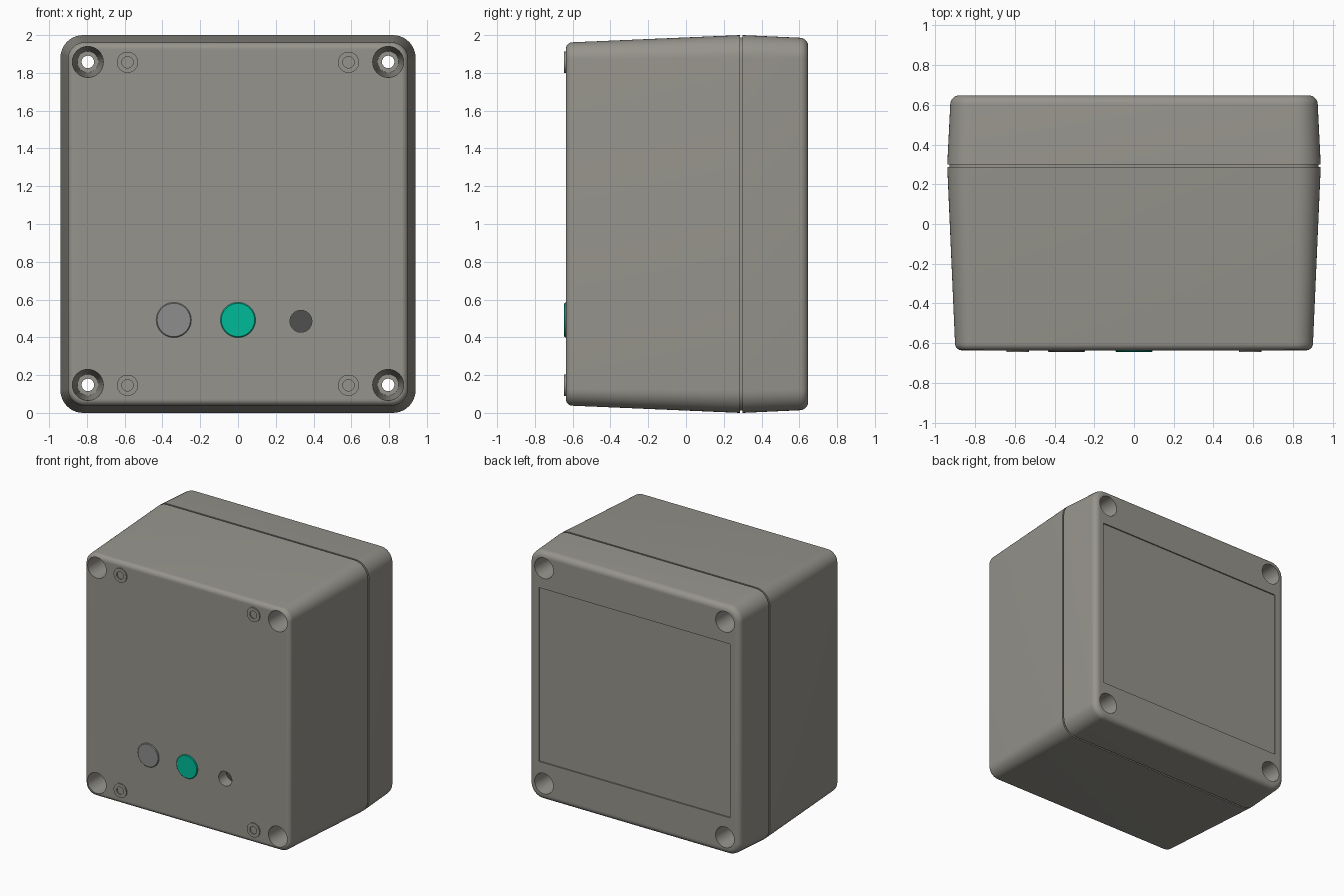
import bpy, bmesh, math
from math import sin, cos, pi

if "Cube" in bpy.data.objects:
    bpy.data.objects.remove(bpy.data.objects["Cube"])

ZC = 1.0       # height of the box centre
FACE = -0.636  # y of the front face
CASE = (0.305, 0.295, 0.262)  # warm grey plastic


def loft(name, rings, color=CASE):
    """Skin a stack of equal-length point rings and cap both ends."""
    bm = bmesh.new()
    loops = [[bm.verts.new(p) for p in ring] for ring in rings]
    n = len(loops[0])
    for a, b in zip(loops, loops[1:]):
        for i in range(n):
            j = (i + 1) % n
            bm.faces.new((a[i], a[j], b[j], b[i]))
    bm.faces.new(loops[0])
    bm.faces.new(loops[-1])
    bmesh.ops.recalc_face_normals(bm, faces=bm.faces)
    mesh = bpy.data.meshes.new(name)
    bm.to_mesh(mesh)
    bm.free()
    ob = bpy.data.objects.new(name, mesh)
    bpy.context.collection.objects.link(ob)
    key = "plastic_%.2f_%.2f_%.2f" % color
    mat = bpy.data.materials.get(key) or bpy.data.materials.new(key)
    mat.diffuse_color = (*color, 1)
    mat.use_nodes = True
    mat.node_tree.nodes["Principled BSDF"].inputs["Base Color"].default_value = mat.diffuse_color
    mesh.materials.append(mat)
    smooth(ob)
    return ob


def smooth(ob):
    bpy.ops.object.select_all(action='DESELECT')
    ob.select_set(True)
    bpy.context.view_layer.objects.active = ob
    bpy.ops.object.shade_smooth_by_angle(angle=math.radians(30))


def section(y, hx, hz, r, seg=10):
    """Rounded rectangle in the xz plane."""
    pts = []
    for k, (sx, sz) in enumerate([(1, 1), (-1, 1), (-1, -1), (1, -1)]):
        for i in range(seg + 1):
            a = (k + i / seg) * pi / 2
            pts.append((sx * (hx - r) + r * cos(a), y, ZC + sz * (hz - r) + r * sin(a)))
    return pts


def shell(name, y_open, open_size, y_end, end_size, fillet):
    """Tapered half of the case with a filleted outer rim."""
    s = 1 if y_end > y_open else -1
    rings = [section(y_open, *open_size)]
    hx, hz, r = end_size
    for i in range(8):
        a = i / 7 * pi / 2
        d = fillet * (1 - cos(a))
        rings.append(section(y_end - s * fillet * (1 - sin(a)), hx - d, hz - d, r - d))
    return loft(name, rings)


def lathe(name, x, z, profile, color=CASE, seg=40):
    """Revolve (radius, y) pairs round an axis parallel to y."""
    return loft(name, [[(x + r * cos(2 * pi * i / seg), y, z + r * sin(2 * pi * i / seg))
                        for i in range(seg)] for r, y in profile], color)


def cut(ob, cutters):
    for c in cutters:
        m = ob.modifiers.new("cut", 'BOOLEAN')
        m.operation = 'DIFFERENCE'
        m.solver = 'EXACT'
        m.object = c
        bpy.context.view_layer.objects.active = ob
        bpy.ops.object.modifier_apply(modifier=m.name)
    smooth(ob)


# Case: deep front housing, sealing strip in the groove, shallow back cover
front = shell("front_housing", 0.287, (0.94, 1.0, 0.12), FACE, (0.901, 0.962, 0.09), 0.035)
seal = loft("seal_strip", [section(y, 0.928, 0.988, 0.11) for y in (0.287, 0.3)])
back = shell("back_cover", 0.3, (0.94, 1.0, 0.12), 0.647, (0.925, 0.986, 0.11), 0.045)

# Screw holes: tapered counterbores from both sides joined by a narrow bore
screw_profile = [(0.084, -0.7), (0.082, FACE), (0.056, 0.1), (0.033, 0.1),
                 (0.033, 0.38), (0.066, 0.38), (0.082, 0.647), (0.084, 0.7)]
screws = [lathe("screw_cutter", sx * 0.795, ZC + 0.003 + sz * 0.855, screw_profile)
          for sx in (-1, 1) for sz in (-1, 1)]

# Sensor opening and recessed label field
sensor = lathe("sensor_cutter", 0.333, 0.485, [(0.058, -0.7), (0.058, -0.53)])
label = loft("label_cutter", [[(sx * 0.84, y, ZC + 0.003 + sz * 0.69)
             for sx, sz in ((-1, -1), (1, -1), (1, 1), (-1, 1))] for y in (0.637, 0.7)])

cut(front, screws + [sensor])
cut(seal, screws)
cut(back, screws + [label])
for c in screws + [sensor, label]:
    bpy.data.objects.remove(c)

# Dark lens at the bottom of the sensor opening
lathe("sensor_lens", 0.333, 0.485, [(0.058, -0.52), (0.058, -0.54)], (0.08, 0.08, 0.08))


# Buttons with a small chamfer on the rim
def button(name, x, color):
    lathe(name, x, 0.492, [(0.093, -0.6), (0.093, -0.64), (0.088, -0.645)], color)


button("grey_button", -0.34, (0.27, 0.27, 0.27))
button("green_button", 0.0, (0.0, 0.5, 0.32))

# Four small rivets with a dimpled centre
for sx in (-1, 1):
    for sz in (-1, 1):
        lathe("rivet", sx * 0.585, ZC + 0.001 + sz * 0.855,
              [(0.056, -0.6), (0.056, -0.645), (0.03, -0.645), (0.03, -0.63)])
